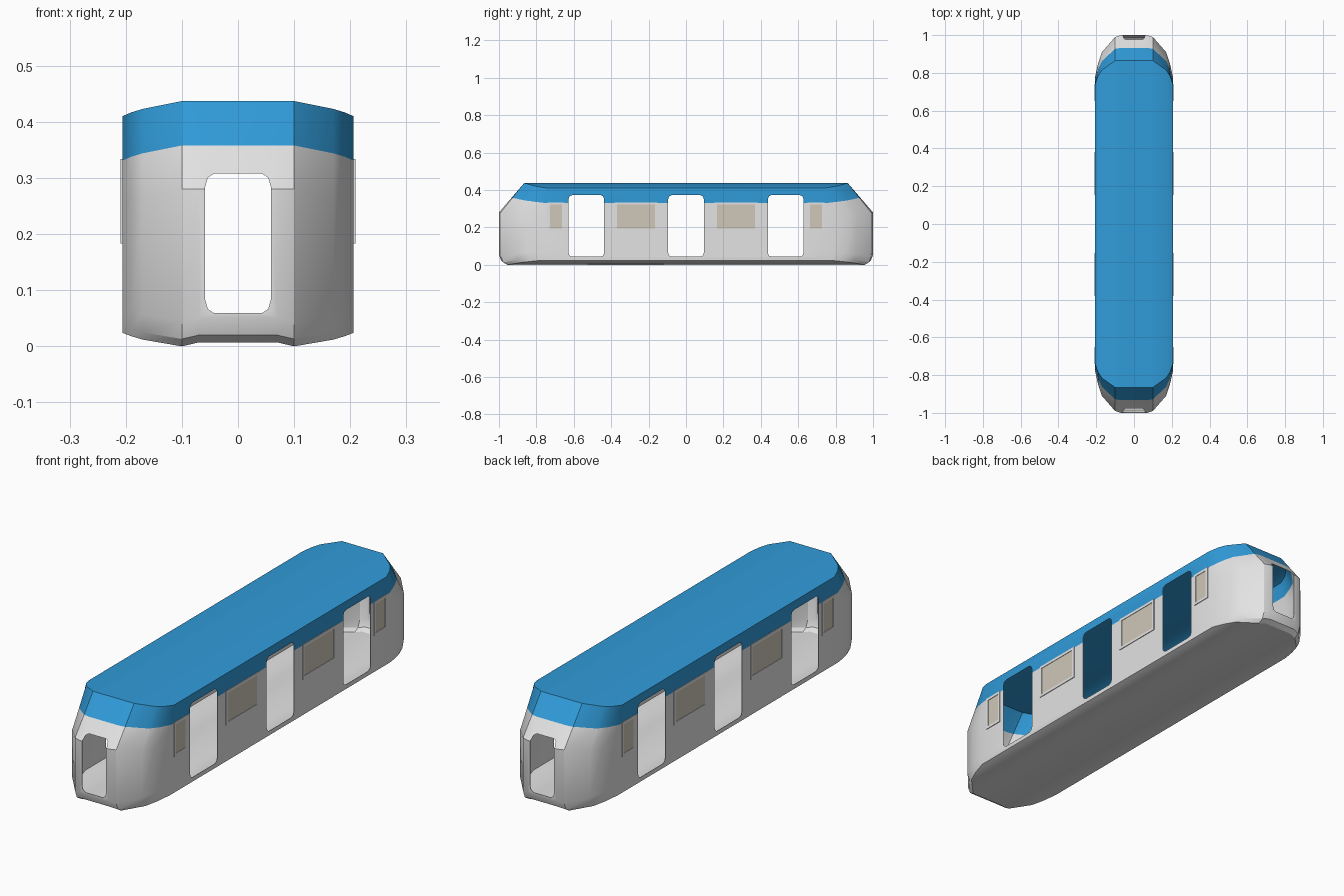
import bpy
import bmesh

cube = bpy.data.objects.get("Cube")
if cube:
    bpy.data.objects.remove(cube, do_unlink=True)


def material(name, rgb):
    m = bpy.data.materials.new(name)
    m.use_nodes = True
    m.diffuse_color = (*rgb, 1)
    m.node_tree.nodes["Principled BSDF"].inputs["Base Color"].default_value = (*rgb, 1)
    return m


GREY = material("light grey", (0.77, 0.77, 0.77))
BLUE = material("roof blue", (0.03, 0.33, 0.70))
GLASS = material("window beige", (0.62, 0.58, 0.48))


def finish(name, bm, mats):
    bmesh.ops.recalc_face_normals(bm, faces=bm.faces)
    mesh = bpy.data.meshes.new(name)
    bm.to_mesh(mesh)
    bm.free()
    for m in mats:
        mesh.materials.append(m)
    ob = bpy.data.objects.new(name, mesh)
    bpy.context.collection.objects.link(ob)
    return ob


# Nose columns: x, y, roof drop, roof setback, underside height
half = [(0.07, 1.0, 0, 0.135, 0.007), (0.10, 0.99, 0, 0.125, 0),
        (0.17, 0.91, 0.014, 0.095, 0.012), (0.19, 0.85, 0.02, 0.065, 0.018),
        (0.206, 0.78, 0.027, 0.04, 0.024)]
columns = [(-x, *rest) for x, *rest in reversed(half)] + half
# Levels: height, share of the setback, measured from the underside or not
levels = [(0, 0.27, True), (0.013, 0.1, True), (0.045, 0, True),
          (0.28, 0, False), (0.358, 0.5, False), (0.437, 1, False)]
BLUE_LEVEL = 4


def build_body():
    bm = bmesh.new()
    rings = []
    for z, share, low in levels:
        ends = []
        for end in (-1, 1):
            ends.append([bm.verts.new((x, end * (y - share * back),
                                       under + z if low else z - drop))
                         for x, y, drop, back, under in columns])
        rings.append(ends)
    # Walls, ring by ring
    for i in range(len(levels) - 1):
        low, high = [r[0] + r[1][::-1] for r in rings[i:i + 2]]
        n = len(low)
        for k in range(n):
            j = (k + 1) % n
            f = bm.faces.new((low[k], low[j], high[j], high[k]))
            f.material_index = int(i >= BLUE_LEVEL)
    # Underside and roof as lengthwise strips
    for (front, rear), mat in ((rings[0], 0), (rings[-1], 1)):
        for k in range(len(columns) - 1):
            f = bm.faces.new((front[k], front[k + 1], rear[k + 1], rear[k]))
            f.material_index = mat
    return finish("body_shell", bm, [GREY, BLUE])


def cutter(name, axis, centre, width, bottom, top, cx, cz):
    """Prism through the whole car with clipped, slightly rounded corners."""
    bm = bmesh.new()
    corner = [(0, cz), (cx * 0.3, cz * 0.3), (cx, 0)]
    w, mid, h = width / 2, (bottom + top) / 2, (top - bottom) / 2
    outline = []
    for sx, sz in ((1, 1), (-1, 1), (-1, -1), (1, -1)):
        pts = [(centre + sx * (w - a), mid + sz * (h - b)) for a, b in corner]
        outline += pts if sx * sz > 0 else pts[::-1]
    reach = 1.2 if axis == "y" else 0.4
    place = (lambda u, d, z: (u, d, z)) if axis == "y" else (lambda u, d, z: (d, u, z))
    a, b = [[bm.verts.new(place(u, d, z)) for u, z in outline] for d in (-reach, reach)]
    bm.faces.new(a)
    bm.faces.new(b)
    for k in range(len(a)):
        j = (k + 1) % len(a)
        bm.faces.new((a[k], a[j], b[j], b[k]))
    ob = finish(name, bm, [GREY])
    ob.hide_render = True
    return ob


# Hollow body with side doorways and end openings
body = build_body()
bpy.context.view_layer.objects.active = body
body.select_set(True)
shell = body.modifiers.new("thin_shell", "SOLIDIFY")
shell.thickness = 0.002
shell.offset = -1
bpy.ops.object.modifier_apply(modifier=shell.name)

cutters = [cutter("end_cutter", "y", 0, 0.117, 0.059, 0.308, 0.016, 0.024)]
for y in (-0.533, 0, 0.533):
    cutters.append(cutter("door_cutter", "x", y, 0.19, 0.043, 0.372, 0.018, 0.02))
for c in cutters:
    cut = body.modifiers.new("opening", "BOOLEAN")
    cut.operation = "DIFFERENCE"
    cut.solver = "EXACT"
    cut.object = c
    bpy.ops.object.modifier_apply(modifier=cut.name)
    bpy.data.objects.remove(c, do_unlink=True)
bpy.ops.object.shade_smooth_by_angle(angle=0.5)


# Framed windows: a thin plate with an inset, recessed pane
def window(name, side, y, width):
    bm = bmesh.new()
    bmesh.ops.create_cube(bm, size=1)
    for v in bm.verts:
        v.co = (side * 0.207 + v.co.x * 0.004, y + v.co.y * width, 0.2585 + v.co.z * 0.151)
    bmesh.ops.recalc_face_normals(bm, faces=bm.faces)
    pane = max(bm.faces, key=lambda f: f.normal.x * side)
    bmesh.ops.inset_region(bm, faces=[pane], thickness=0.012, use_even_offset=True)
    bmesh.ops.inset_region(bm, faces=[pane], thickness=0.0001, depth=-0.002)
    pane.material_index = 1
    finish(name, bm, [GREY, GLASS])


for side, label in ((1, "left"), (-1, "right")):
    for end, place in ((-1, "front"), (1, "rear")):
        window(f"{label}_{place}_wide_window", side, end * 0.267, 0.228)
        window(f"{label}_{place}_narrow_window", side, end * 0.695, 0.09)
